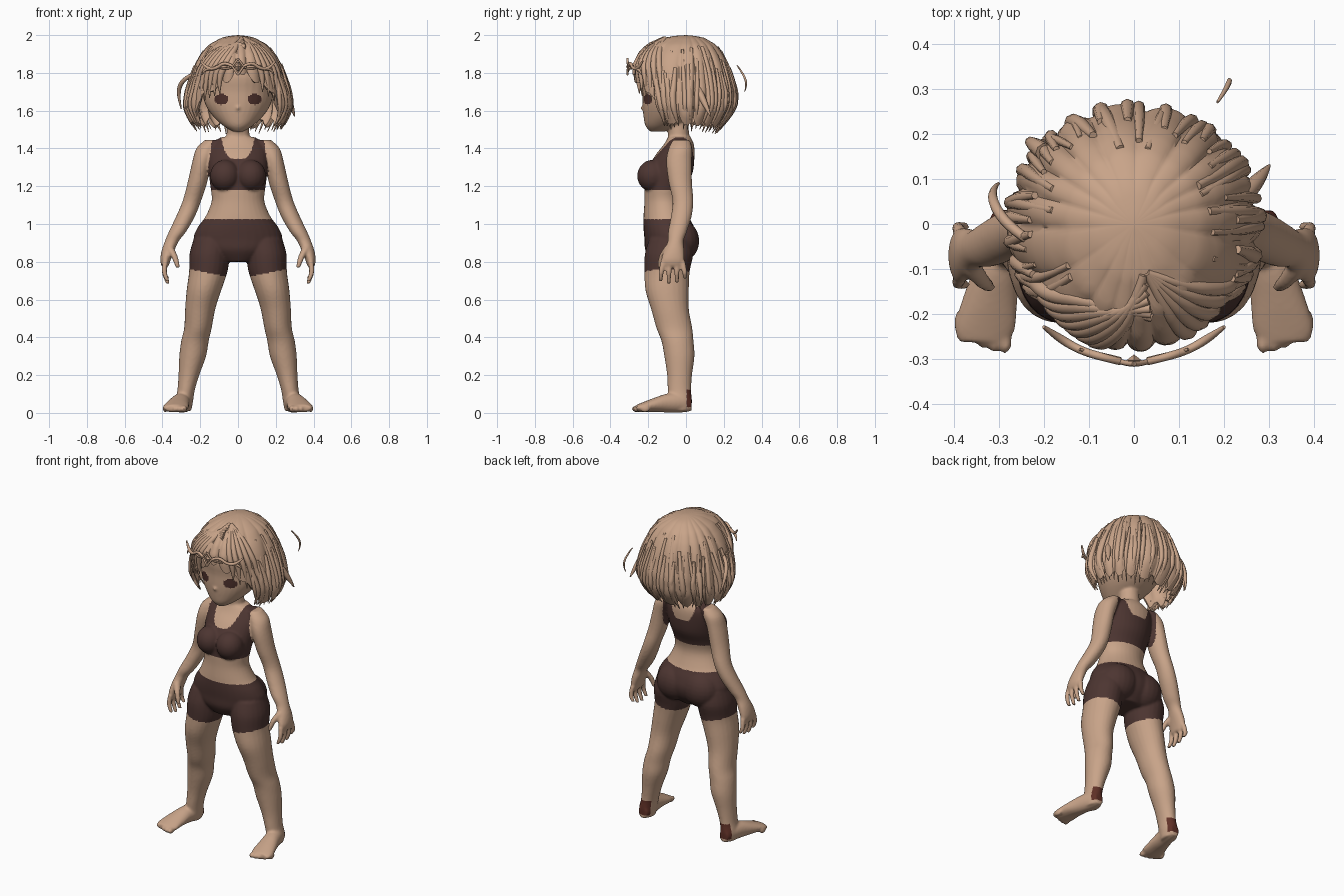
import bpy, bmesh, math, random
from mathutils import Matrix, Vector

random.seed(4)
if "Cube" in bpy.data.objects:
    bpy.data.objects.remove(bpy.data.objects["Cube"])


def material(name, rgb):
    m = bpy.data.materials.new(name)
    m.use_nodes = True
    m.diffuse_color = (*rgb, 1)
    bsdf = next(n for n in m.node_tree.nodes if n.type == 'BSDF_PRINCIPLED')
    bsdf.inputs["Base Color"].default_value = (*rgb, 1)
    bsdf.inputs["Roughness"].default_value = 0.8
    return m


TAN = material("warm tan", (0.58, 0.37, 0.25))
CLOTH = material("dark brown cloth", (0.074, 0.036, 0.031))
HEEL = material("heel red brown", (0.115, 0.03, 0.02))
EYE = material("eye brown", (0.075, 0.03, 0.025))


def add_object(name, data):
    ob = bpy.data.objects.new(name, data)
    bpy.context.scene.collection.objects.link(ob)
    return ob


def bake(ob, name, mats):
    """Replace an object by its evaluated, smooth shaded mesh."""
    bpy.context.view_layer.update()
    dg = bpy.context.evaluated_depsgraph_get()
    me = bpy.data.meshes.new_from_object(ob.evaluated_get(dg))
    bpy.data.objects.remove(ob)
    me.materials.clear()
    for m in mats:
        me.materials.append(m)
    me.shade_smooth()
    me.set_sharp_from_angle(angle=math.radians(50))
    return add_object(name, me)


def spline(secs, k=4):
    """Catmull-Rom through the cross-sections."""
    out, last = [], len(secs) - 1
    for i in range(last):
        quad = (secs[max(i - 1, 0)], secs[i], secs[i + 1], secs[min(i + 2, last)])
        for j in range(k):
            t = j / k
            out.append([0.5 * (2 * b + (c - a) * t + (2 * a - 5 * b + 4 * c - d) * t * t
                               + (3 * b - a - 3 * c + d) * t ** 3) for a, b, c, d in zip(*quad)])
    return out + [secs[last]]


def loft(bm, secs, s=1, along_y=False, n=20):
    """Closed tube through sections (x, y, z, half width, half depth)."""
    rings = []
    for x, y, z, ra, rb in spline(secs):
        ring = []
        for i in range(n):
            a = math.tau * i / n
            u, v = ra * math.cos(a), rb * math.sin(a)
            off = (u, 0, v) if along_y else (u, v, 0)
            ring.append(bm.verts.new(Vector((s * x, y, z)) + Vector(off)))
        rings.append(ring)
    for p, q in zip(rings, rings[1:]):
        for i in range(n):
            j = (i + 1) % n
            bm.faces.new((p[i], p[j], q[j], q[i]))
    bm.faces.new(rings[0])
    bm.faces.new(rings[-1])


def blob(bm, loc, size):
    mat = Matrix.Translation(loc) @ Matrix.Diagonal((*size, 1))
    bmesh.ops.create_uvsphere(bm, u_segments=20, v_segments=14, radius=1, matrix=mat)


# Body: trunk, neck and head
bm = bmesh.new()
trunk = [(.80, -.09, .10, .09), (.86, -.085, .20, .13), (.92, -.08, .235, .14),
         (.98, -.09, .215, .135), (1.04, -.105, .172, .12), (1.12, -.115, .14, .105),
         (1.19, -.11, .145, .11), (1.27, -.09, .155, .125), (1.36, -.06, .16, .105),
         (1.42, -.038, .145, .08), (1.46, -.035, .09, .06)]
neck = [(1.40, -.035, .07, .06), (1.46, -.038, .062, .056), (1.56, -.045, .055, .055)]
head = [(1.49, -.15, .03, .04), (1.52, -.13, .078, .085), (1.57, -.09, .132, .135),
        (1.63, -.06, .172, .17), (1.70, -.04, .19, .19), (1.80, -.02, .20, .215),
        (1.90, -.01, .15, .17), (1.95, -.01, .07, .08)]
for part in (trunk, neck, head):
    loft(bm, [(0, y, z, a, b) for z, y, a, b in part], n=32)
blob(bm, (0, -.222, 1.615), (.014, .018, .014))

# Limbs, built once per side
leg = [(.135, -.085, .92, .10, .11), (.15, -.09, .84, .107, .128), (.157, -.10, .75, .102, .12),
       (.18, -.10, .65, .092, .115), (.20, -.085, .55, .08, .10), (.212, -.062, .45, .073, .095),
       (.228, -.045, .38, .073, .085), (.24, -.035, .30, .071, .08), (.26, -.034, .20, .055, .066),
       (.275, -.035, .12, .046, .062), (.285, -.03, .06, .047, .062), (.285, -.028, .01, .038, .052)]
foot = [(.283, .03, .045, .028, .035), (.287, -.02, .055, .046, .053), (.305, -.10, .052, .052, .05),
        (.32, -.17, .042, .062, .037), (.33, -.23, .03, .068, .026), (.333, -.262, .025, .055, .018)]
arm = [(.13, -.025, 1.445, .045, .045), (.165, -.03, 1.40, .056, .062), (.19, -.037, 1.33, .052, .068),
       (.215, -.03, 1.22, .052, .062), (.245, -.016, 1.12, .049, .055), (.278, -.025, 1.04, .05, .055),
       (.32, -.045, .96, .046, .05), (.35, -.055, .91, .037, .042), (.37, -.063, .86, .034, .054),
       (.384, -.07, .81, .028, .062), (.386, -.07, .775, .018, .055)]
thumb = [(.362, -.09, .88, .02, .024), (.337, -.125, .83, .018, .018), (.318, -.14, .77, .012, .012)]
for s in (-1, 1):
    loft(bm, leg, s, n=24)
    loft(bm, foot, s, along_y=True)
    loft(bm, arm, s)
    loft(bm, thumb, s, n=12)
    for i in range(4):
        y, drop = -.122 + .035 * i, (.01, 0, .004, .025)[i]
        fan = (i - 1.5) * .006
        loft(bm, [(.385, y, .80, .015, .015), (.39, y + fan, .745, .014, .014),
                  (.372, y + 1.5 * fan, .685 + drop, .011, .011)], s, n=12)
    for i in range(5):
        blob(bm, (s * (.285 + .025 * i), -.262 + .004 * i * i * .7, .021), (.014, .026, .018))
    blob(bm, (s * .068, -.175, 1.255), (.08, .084, .085))
    blob(bm, (s * .09, -.025, .91), (.115, .095, .11))
bmesh.ops.recalc_face_normals(bm, faces=bm.faces)
me = bpy.data.meshes.new("body")
bm.to_mesh(me)
bm.free()
raw = add_object("body_raw", me)
mod = raw.modifiers.new("merge", 'REMESH')
mod.mode, mod.voxel_size = 'VOXEL', .007
mod = raw.modifiers.new("soften", 'SMOOTH')
mod.factor, mod.iterations = .5, 5
body = bake(raw, "body", (TAN, CLOTH, HEEL, EYE))


# Clothing, heel and eye colours by position
def body_colour(c):
    x, y, z = abs(c.x), c.y, c.z
    if .72 + .2 * max(0, x - .055) < z < 1.025 and x < (.27 if z < .92 else .235):
        return 1
    if 1.18 < z < 1.465 and x < .158 - .14 * max(0, z - 1.3):
        if z < 1.345 + .11 * (x / .088) ** 4:
            return 1
    if .03 < z < .125 and y > .004:
        return 2
    if y < -.12 and ((x - .088) / .036) ** 2 + ((z - 1.66) / .029) ** 2 < 1:
        return 3
    return 0


for p in body.data.polygons:
    p.material_index = body_colour(p.center)

# Hair shell: height, half width, back depth, front depth
PROFILE = [(2.0, 0, 0, 0), (1.996, .05, .05, .06), (1.985, .09, .10, .12), (1.95, .155, .16, .205),
           (1.9, .2, .2, .255), (1.85, .228, .225, .282), (1.8, .247, .242, .284),
           (1.7, .275, .268, .27), (1.6, .287, .26, .24), (1.54, .262, .22, .2), (1.46, .2, .15, .17)]


def hair_point(th, z, off=0.0):
    z = max(z, PROFILE[-1][0])
    for p, q in zip(PROFILE, PROFILE[1:]):
        if z >= q[0]:
            t = (p[0] - z) / (p[0] - q[0])
            _, side, back, front = [a + (b - a) * t for a, b in zip(p, q)]
            break
    depth = front if math.cos(th) > 0 else back
    return Vector(((side + off) * math.sin(th), -(depth + off) * math.cos(th), z))


def hem(th):
    a = abs(th)
    fringe = 1.80 - .11 * min(a / .75, 1) - (.02 if th < -.1 else 0)
    t = min(max((a - .75) / .25, 0), 1)
    t = t * t * (3 - 2 * t)
    return fringe + (1.545 - .014 * a - fringe) * t


bm = bmesh.new()
COLS, ROWS = 180, 24
grid = []
for i in range(COLS):
    th = -math.pi + math.tau * i / COLS
    col = []
    for j in range(ROWS + 1):
        t = j / ROWS
        ridge = abs(math.sin(9 * th + .9 * math.sin(3 * th) + .8 * t)) ** .6
        low = hem(th) + .05 * (1 - ridge)
        z = 2 - (2 - low) * t ** 1.7
        off = -.02 * (1 - ridge) * min(1, 1.5 * t) if j else 0
        col.append(bm.verts.new(hair_point(th, z, off)))
    grid.append(col)
for i in range(COLS):
    p, q = grid[i], grid[(i + 1) % COLS]
    for j in range(ROWS):
        bm.faces.new((p[j], p[j + 1], q[j + 1], q[j]))
bmesh.ops.remove_doubles(bm, verts=bm.verts, dist=1e-5)
bmesh.ops.recalc_face_normals(bm, faces=bm.faces)
me = bpy.data.meshes.new("hair")
bm.to_mesh(me)
bm.free()
raw = add_object("hair_raw", me)
mod = raw.modifiers.new("thickness", 'SOLIDIFY')
mod.thickness, mod.offset = .02, -1
bake(raw, "hair_shell", (TAN,))


def strands(name, items):
    """Tapered round strands; each item is (points, radii)."""
    cu = bpy.data.curves.new(name, 'CURVE')
    cu.dimensions, cu.bevel_depth, cu.bevel_resolution = '3D', 1, 2
    cu.resolution_u, cu.use_fill_caps = 5, True
    for pts, radii in items:
        sp = cu.splines.new('NURBS')
        sp.points.add(len(pts) - 1)
        for p, co, r in zip(sp.points, pts, radii):
            p.co, p.radius = (*co, 1), r
        sp.order_u, sp.use_endpoint_u = 3, True
    bake(add_object(name + "_raw", cu), name, (TAN,))


def lock(path, r, off=-.004):
    pts = [hair_point(th, z, off) for th, z in path]
    radii = [r * (.5 + .5 * math.sin(math.pi * k / (len(pts) - 1))) for k in range(len(pts))]
    radii[-1] = r * .12
    return pts, radii


# Locks hanging round the sides and back
locks = []
for i in range(36):
    th = 1.0 + (math.tau - 2.0) * i / 35
    th = th if th < math.pi else th - math.tau
    top, d = random.uniform(1.8, 1.95), random.uniform(-.1, .1)
    end = hem(th) - random.uniform(0, .03)
    locks.append(lock([(th, top), (th + d / 2, top - .1), (th + d, 1.68), (th + d, 1.6), (th, end)],
                      random.uniform(.012, .02)))
# Fringe swept both ways from the parting
for k in range(7):
    locks.append(lock([(.25, 1.985 - .008 * k), (-.05 - .1 * k, 1.94), (-.3 - .11 * k, 1.85),
                       (-.42 - .11 * k, 1.77), (-.36 - .11 * k, 1.69 - .012 * k)], .02))
for k in range(5):
    locks.append(lock([(.35, 1.985), (.45 + .1 * k, 1.94), (.5 + .13 * k, 1.85),
                       (.55 + .13 * k, 1.77), (.5 + .13 * k, 1.70 - .025 * k)], .018))
# Locks framing the face
for s in (-1, 1):
    for k in range(3):
        locks.append(lock([(s * (.92 + .12 * k), 1.8), (s * (.98 + .12 * k), 1.7),
                           (s * (1.0 + .12 * k), 1.6), (s * (.92 + .1 * k), 1.52)], .018))
strands("hair_locks", locks)

# Loose flyaway strands
strands("flyaway_strands", [
    ([(-.21, -.05, 1.80), (-.28, -.01, 1.78), (-.325, .07, 1.70), (-.30, .09, 1.61)], (.01, .012, .012, .003)),
    ([(.185, .27, 1.84), (.205, .30, 1.80), (.215, .325, 1.74), (.205, .31, 1.70)], (.003, .006, .006, .002)),
    ([(.24, .06, 1.72), (.28, .10, 1.64), (.30, .13, 1.57)], (.02, .02, .003)),
    ([(-.20, .16, 1.74), (-.24, .19, 1.66), (-.23, .18, 1.55)], (.02, .016, .003))])

# Circlet: diamond frame and a branching band on each side
band = []
for s in (-1, 1):
    for z in (1.875, 1.79):
        band.append(([(0, -.31, z), (s * .015, -.31, (z + 1.835) / 2), (s * .03, -.305, 1.835)], (.006,) * 3))
    band.append(([(s * .03, -.305, 1.835), (s * .07, -.295, 1.86), (s * .12, -.28, 1.82),
                  (s * .17, -.25, 1.825), (s * .20, -.228, 1.865)], (.008, .009, .009, .01, .004)))
    band.append(([(s * .15, -.262, 1.822), (s * .18, -.245, 1.82), (s * .19, -.235, 1.79)], (.008, .009, .003)))
    band.append(([(s * .03, -.30, 1.83), (s * .08, -.288, 1.81), (s * .12, -.278, 1.84)], (.005, .006, .003)))
strands("circlet", band)
bm = bmesh.new()
bmesh.ops.create_uvsphere(bm, u_segments=4, v_segments=2, radius=1,
                          matrix=Matrix.Translation((0, -.303, 1.833)) @ Matrix.Diagonal((.018, .014, .028, 1)))
me = bpy.data.meshes.new("circlet_gem")
bm.to_mesh(me)
bm.free()
me.materials.append(TAN)
add_object("circlet_gem", me)
